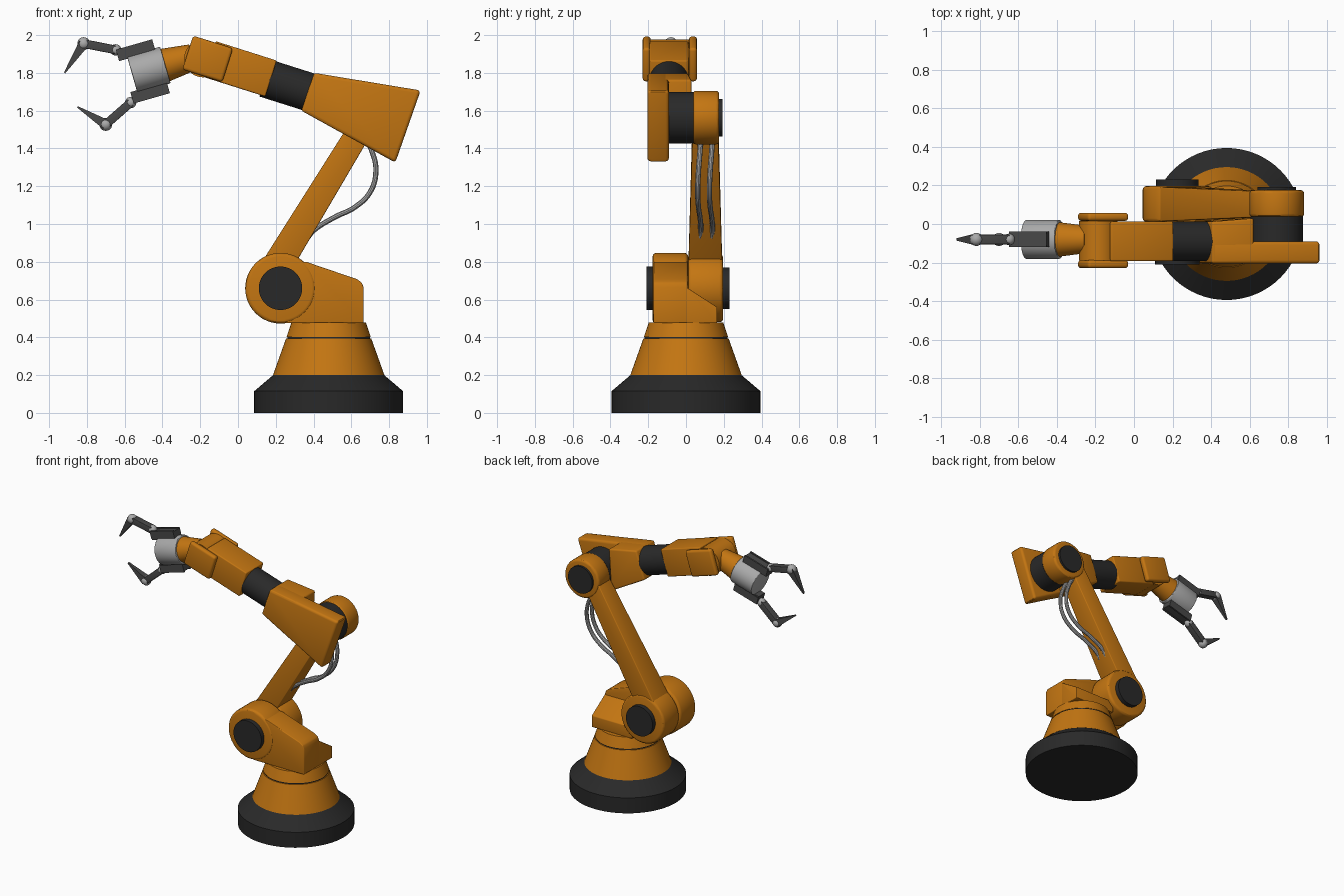
import bpy, bmesh, math
from mathutils import Vector as V

if "Cube" in bpy.data.objects:
    bpy.data.objects.remove(bpy.data.objects["Cube"])


def material(name, rgb):
    m = bpy.data.materials.new(name)
    m.diffuse_color = (*rgb, 1)
    m.use_nodes = True
    m.node_tree.nodes["Principled BSDF"].inputs["Base Color"].default_value = m.diffuse_color
    return m


ORANGE = material("orange paint", (0.55, 0.18, 0.006))
BLACK = material("black rubber", (0.022, 0.022, 0.022))
STEEL = material("light steel", (0.40, 0.40, 0.40))
DARK = material("dark steel", (0.065, 0.065, 0.065))


def finish(name, bm, mat, bevel=0.0, seg=3):
    """Bevel the sharp edges and turn the bmesh into an object."""
    bmesh.ops.recalc_face_normals(bm, faces=bm.faces)
    if bevel:
        sharp = [e for e in bm.edges if e.calc_face_angle(0) > math.radians(25)]
        bmesh.ops.bevel(bm, geom=sharp, offset=bevel, segments=seg, profile=0.5,
                        affect='EDGES', clamp_overlap=True)
    me = bpy.data.meshes.new(name)
    bm.to_mesh(me)
    bm.free()
    me.materials.append(mat)
    ob = bpy.data.objects.new(name, me)
    bpy.context.collection.objects.link(ob)
    return ob


def cyl(name, p0, p1, r0, mat, r1=None, bevel=0.0, sides=48):
    """Cylinder or frustum from p0 to p1."""
    p0, p1 = V(p0), V(p1)
    d = p1 - p0
    bm = bmesh.new()
    bmesh.ops.create_cone(bm, cap_ends=True, segments=sides, radius1=r0,
                          radius2=r0 if r1 is None else r1, depth=d.length)
    q = d.to_track_quat('Z', 'Y')
    for v in bm.verts:
        v.co = q @ v.co + (p0 + p1) / 2
    return finish(name, bm, mat, bevel)


def prism(name, pts, vec, mat, bevel=0.0, edit=None):
    """Extrude a polygon of 3D points along vec."""
    bm = bmesh.new()
    f = bm.faces.new([bm.verts.new(p) for p in pts])
    r = bmesh.ops.extrude_face_region(bm, geom=[f])
    bmesh.ops.translate(bm, vec=vec,
                        verts=[g for g in r['geom'] if isinstance(g, bmesh.types.BMVert)])
    if f.is_valid and len(f.edges[0].link_faces) > 2:
        bm.faces.remove(f)
    if edit:
        for v in bm.verts:
            edit(v.co)
    return finish(name, bm, mat, bevel)


def side_prism(name, xz, y0, y1, mat, bevel=0.0, edit=None):
    return prism(name, [(x, y0, z) for x, z in xz], (0, y1 - y0, 0), mat, bevel, edit)


def bar(name, p0, p1, h0, w0, mat, h1=None, w1=None, bevel=0.0):
    """Box between two points in an xz plane, height h and width w, may taper."""
    p0, p1 = V(p0), V(p1)
    d = (p1 - p0).normalized()
    n = V((-d.z, 0, d.x))
    h1 = h0 if h1 is None else h1
    w1 = w0 if w1 is None else w1
    bm = bmesh.new()
    bmesh.ops.create_cube(bm, size=1)
    for v in bm.verts:
        c = v.co.copy()
        p, h, w = (p0, h0, w0) if c.x < 0 else (p1, h1, w1)
        v.co = p + n * (c.z * h) + V((0, c.y * w, 0))
    return finish(name, bm, mat, bevel)


# --- Base and turret ---
BX = 0.48
cyl("base_foot", (BX, 0, 0), (BX, 0, 0.115), 0.394, BLACK, sides=64)
cyl("base_chamfer", (BX, 0, 0.115), (BX, 0, 0.2), 0.394, BLACK, 0.294, sides=64)
cyl("turret_cone", (BX, 0, 0.2), (BX, 0, 0.393), 0.295, ORANGE, 0.226, sides=64)
cyl("turret_groove", (BX, 0, 0.39), (BX, 0, 0.402), 0.219, BLACK, sides=64)
cyl("turret_top", (BX, 0, 0.402), (BX, 0, 0.478), 0.223, ORANGE, 0.197, sides=64)

# --- Shoulder ---
SX, SZ = 0.225, 0.66
side_prism("shoulder_block", [(0.25, 0.475), (0.665, 0.475), (0.665, 0.665), (0.655, 0.69),
                              (0.63, 0.708), (0.36, 0.80), (0.25, 0.80)],
           -0.172, 0.01, ORANGE, 0.006)
prism("shoulder_wedge", [(0.33, 0.0, 0.475), (0.33, 0.165, 0.475), (0.33, 0.165, 0.56),
                         (0.33, 0.01, 0.66), (0.33, 0.0, 0.66)], (0.335, 0, 0), ORANGE, 0.005)
cyl("shoulder_drum_front", (SX, -0.177, SZ), (SX, 0.012, SZ), 0.187, ORANGE, bevel=0.02)
cyl("shoulder_drum_back", (SX, 0.01, SZ), (SX, 0.197, SZ), 0.18, ORANGE, bevel=0.02)
cyl("shoulder_cap_front", (SX, -0.21, SZ), (SX, -0.16, SZ), 0.115, BLACK)
cyl("shoulder_cap_back", (SX, 0.18, SZ), (SX, 0.23, SZ), 0.11, BLACK)


# --- Lower arm, narrowing towards the elbow ---
def narrow(co):
    if co.z > 1.2:
        co.y = 0.1025 + (co.y - 0.1025) * 0.74


side_prism("lower_arm", [(0.105, 0.765), (0.28, 0.75), (0.72, 1.50), (0.64, 1.61)],
           0.012, 0.193, ORANGE, 0.006, narrow)

# --- Elbow ---
EX, EZ = 0.74, 1.563
cyl("elbow_drum", (EX, 0.036, EZ), (EX, 0.176, EZ), 0.142, ORANGE, bevel=0.018)
cyl("elbow_motor", (EX, -0.11, EZ), (EX, 0.04, EZ), 0.136, BLACK)
cyl("elbow_cap", (EX, 0.16, EZ), (EX, 0.192, EZ), 0.1, BLACK)

# --- Hoses behind the lower arm ---
path = [(0.67, 1.46), (0.709, 1.385), (0.73, 1.28), (0.70, 1.17),
        (0.62, 1.09), (0.51, 1.035), (0.40, 0.965), (0.37, 0.93)]
for i, y in enumerate((0.07, 0.132)):
    cu = bpy.data.curves.new("hose_curve", 'CURVE')
    cu.dimensions = '3D'
    cu.bevel_depth = 0.014
    cu.bevel_resolution = 3
    sp = cu.splines.new('BEZIER')
    sp.bezier_points.add(len(path) - 1)
    for k, (bp, (x, z)) in enumerate(zip(sp.bezier_points, path)):
        bp.co = (x, y + 0.008 * math.cos(k * math.pi / 3), z)
        bp.handle_left_type = bp.handle_right_type = 'AUTO'
    tmp = bpy.data.objects.new("hose_guide", cu)
    bpy.context.collection.objects.link(tmp)
    bpy.context.view_layer.update()
    me = bpy.data.meshes.new_from_object(tmp.evaluated_get(bpy.context.evaluated_depsgraph_get()))
    bpy.data.objects.remove(tmp)
    me.materials.clear()
    me.materials.append(STEEL)
    bpy.context.collection.objects.link(bpy.data.objects.new(f"hose_{i + 1}", me))

# --- Forearm ---
AY = -0.09
AX = V((-0.953, 0, 0.302)).normalized()


def along(t, up=0.0):
    """Point on the forearm axis, optionally raised square to it."""
    return V((0.268, AY, 1.733)) + AX * t + V((AX.z, 0, -AX.x)) * up


side_prism("forearm_plate", [(0.403, 1.80), (0.967, 1.707), (0.833, 1.325), (0.335, 1.60)],
           -0.205, -0.09, ORANGE, 0.018)
side_prism("forearm_root", [(0.403, 1.80), (0.62, 1.764), (0.60, 1.454), (0.335, 1.60)],
           -0.203, 0.03, ORANGE, 0.012,
           lambda co: setattr(co, 'y', 0.012 if co.y > 0 and co.x < 0.5 else co.y))
cyl("forearm_collar", along(-0.16), along(0.13), 0.102, BLACK)
bar("forearm_box", along(0.1, 0.007), along(0.44, 0.007), 0.2, 0.205, ORANGE, bevel=0.008)

# --- Wrist ---
kn = along(0.475, 0.0)
cyl("wrist_knuckle", kn + V((0, -0.1, 0)), kn + V((0, 0.105, 0)), 0.1, ORANGE)
for label, y in (("front", -0.208), ("back", 0.037)):
    a, b = along(0.34, 0.005), along(0.562, 0.005)
    a.y = b.y = y
    bar(f"wrist_plate_{label}", a, b, 0.188, 0.042, ORANGE, bevel=0.016)

# --- Hand ---
HY = -0.08
HC = V((-0.471, HY, 1.817))
HD = V((-0.962, 0, -0.275)).normalized()
HN = V((HD.z, 0, -HD.x))
cyl("wrist_neck", HC - HD * 0.24, HC - HD * 0.08, 0.07, ORANGE, 0.09)
cyl("hand_body", HC - HD * 0.09, HC + HD * 0.093, 0.101, STEEL, bevel=0.005)


# --- Gripper fingers: pad, knuckle, link, joint, claw ---
def ball(name, p, r):
    bm = bmesh.new()
    bmesh.ops.create_uvsphere(bm, u_segments=20, v_segments=12, radius=r)
    bmesh.ops.translate(bm, vec=p, verts=bm.verts)
    finish(name, bm, STEEL)


fingers = {"upper": (1, 0.04, (-0.648, 1.922), (-0.817, 1.955), (-0.918, 1.80)),
           "lower": (-1, 0.028, (-0.568, 1.643), (-0.70, 1.527), (-0.85, 1.62))}
for label, (s, shift, k, j, t) in fingers.items():
    c = HC + HN * (s * 0.115) + HD * shift
    bar(f"{label}_pad", c - HD * 0.1, c + HD * 0.1, 0.056, 0.072, DARK)
    for side in (-1, 1):
        o = V((0, side * 0.034, 0)) + HN * (s * 0.008)
        bar(f"{label}_pad_rail", c + o - HD * 0.1, c + o + HD * 0.1, 0.054, 0.012, DARK)
    k, j, t = (V((p[0], HY, p[1])) for p in (k, j, t))
    ball(f"{label}_knuckle", k, 0.03)
    bar(f"{label}_link", k, j, 0.046, 0.05, DARK, bevel=0.004)
    ball(f"{label}_joint", j, 0.034)
    bar(f"{label}_claw", j, t, 0.054, 0.052, DARK, 0.008, 0.012)

# --- Smooth shading with sharp edges kept ---
for ob in bpy.context.scene.objects:
    ob.select_set(True)
    bpy.context.view_layer.objects.active = ob
bpy.ops.object.shade_smooth_by_angle(angle=math.radians(30))
